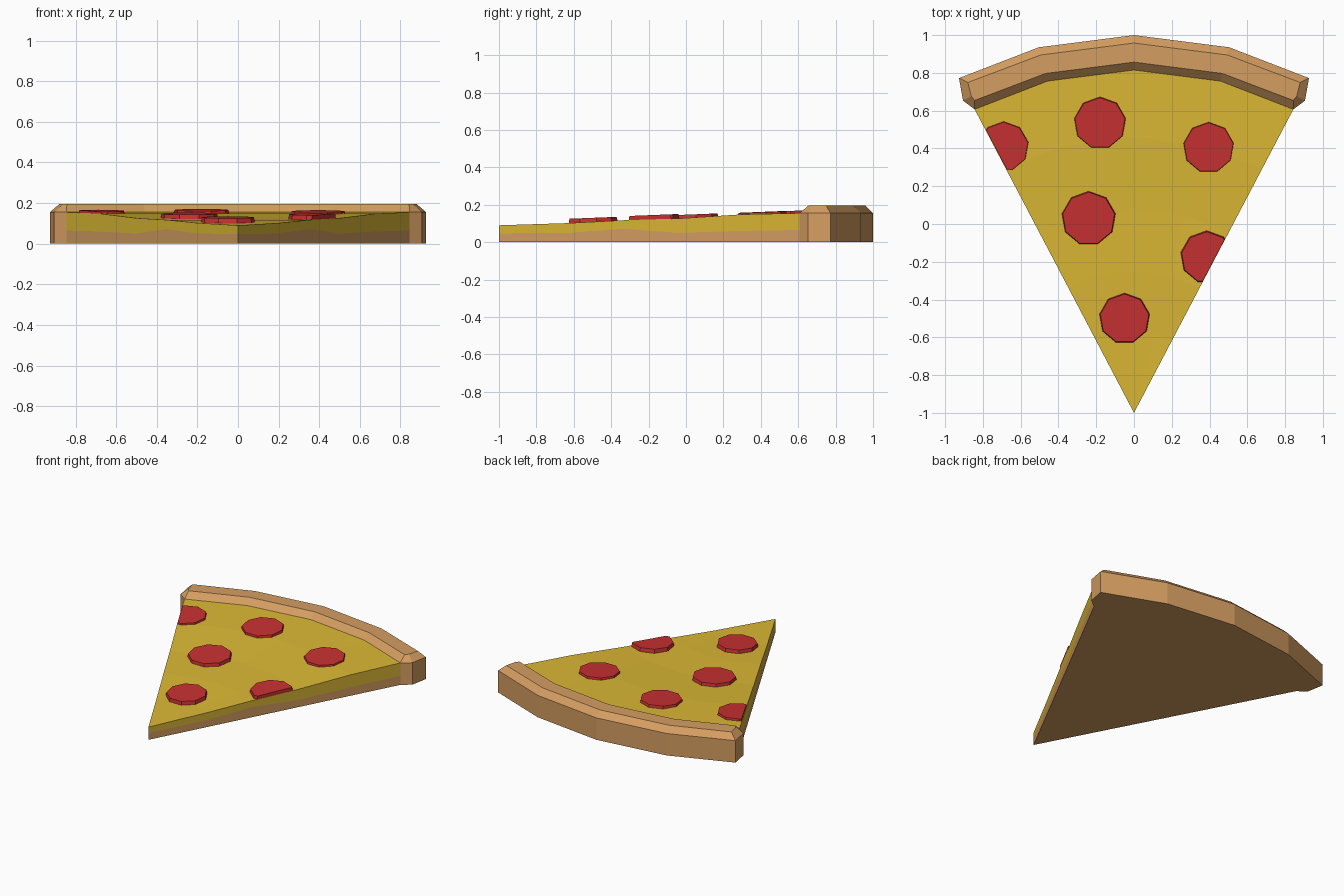
import bpy, bmesh
from math import sin, cos, radians, pi
from mathutils import Vector, Matrix

if "Cube" in bpy.data.objects:
    bpy.data.objects.remove(bpy.data.objects["Cube"])


def material(name, rgb):
    m = bpy.data.materials.new(name)
    m.diffuse_color = (*rgb, 1)
    m.use_nodes = True
    m.node_tree.nodes["Principled BSDF"].inputs["Base Color"].default_value = m.diffuse_color
    return m


DOUGH = material("baked_dough", (0.66, 0.34, 0.12))
CHEESE = material("cheese", (0.71, 0.48, 0.035))
MEAT = material("pepperoni", (0.58, 0.03, 0.03))


def finish(bm, name, mat):
    bmesh.ops.remove_doubles(bm, verts=bm.verts, dist=0.0005)
    bmesh.ops.recalc_face_normals(bm, faces=bm.faces)
    me = bpy.data.meshes.new(name)
    bm.to_mesh(me)
    bm.free()
    me.materials.append(mat)
    ob = bpy.data.objects.new(name, me)
    bpy.context.collection.objects.link(ob)
    return ob


def polar(r, deg, z):
    # Polar coordinates around the slice tip
    a = radians(deg)
    return Vector((r * sin(a), r * cos(a) - 1, z))


ANGLES = [-27.7, -14.6, 0, 14.6, 27.7]
RADII = [0, 0.43, 0.75, 1.08, 1.46, 1.815]
BASE = [0] * 6
SEAM = [0.047, 0.05, 0.072, 0.05, 0.06, 0.065]
TOP = [0.09, 0.102, 0.117, 0.126, 0.148, 0.155]


def wedge_layer(name, low, high, mat):
    bm = bmesh.new()
    lo, hi = ([[bm.verts.new(polar(r, a, z)) for a in ANGLES]
               for r, z in zip(RADII, zs)] for zs in (low, high))

    def quad(a, b, c, d):
        bm.faces.new((a, b, c, d))

    last = len(RADII) - 1
    for i in range(last):
        for g in (lo, hi):
            for j in range(4):
                quad(g[i][j], g[i][j + 1], g[i + 1][j + 1], g[i + 1][j])
        for j in (0, 4):
            quad(lo[i][j], lo[i + 1][j], hi[i + 1][j], hi[i][j])
    for i in (0, last):
        for j in range(4):
            quad(lo[i][j], lo[i][j + 1], hi[i][j + 1], hi[i][j])
    return finish(bm, name, mat)


# Dough base and cheese layer
wedge_layer("dough_base", BASE, SEAM, DOUGH)
wedge_layer("cheese_layer", SEAM, TOP, CHEESE)


# Crust: bowed outline extruded up, with a bevelled top
def outline(r_in, r_out, r_mid, a_in, a_out, a_mid, z):
    inner = [polar(r_in, a, z) for a in (-a_in, -14.6, 0, 14.6, a_in)]
    outer = [polar(r_out, a, z) for a in (a_out, 14.6, 0, -14.6, -a_out)]
    return inner + [polar(r_mid, a_mid, z)] + outer + [polar(r_mid, -a_mid, z)]


bm = bmesh.new()
rings = [[bm.verts.new(p) for p in ring] for ring in (
    outline(1.815, 2.0, 1.885, 27.7, 27.6, 28.7, 0),
    outline(1.815, 2.0, 1.885, 27.7, 27.6, 28.7, 0.155),
    outline(1.857, 1.958, 1.885, 27.0, 26.7, 27.2, 0.195))]
n = len(rings[0])
for a, b in zip(rings, rings[1:]):
    for i in range(n):
        bm.faces.new((a[i], a[(i + 1) % n], b[(i + 1) % n], b[i]))
# Caps split into strips along the arc, plus end triangles
for g in (rings[0], rings[2]):
    for j in range(4):
        bm.faces.new((g[j], g[j + 1], g[9 - j], g[10 - j]))
    bm.faces.new((g[4], g[5], g[6]))
    bm.faces.new((g[10], g[11], g[0]))
finish(bm, "crust", DOUGH)


# Pepperoni: nine-sided tapered discs, trimmed at the slice edges
def pepperoni(i, x, y, r, z_top, cut=0):
    bm = bmesh.new()
    place = (Matrix.Translation((x, y, z_top - 0.025))
             @ Matrix.Rotation(radians(2.3), 4, 'X')
             @ Matrix.Rotation(pi / 2, 4, 'Z'))
    low, high = ([bm.verts.new(place @ Vector((q * cos(k * 2 * pi / 9),
                                               q * sin(k * 2 * pi / 9), z)))
                  for k in range(9)] for q, z in ((r, -0.025), (r * 0.93, 0.025)))
    bm.faces.new(low)
    bm.faces.new(high)
    for k in range(9):
        m = (k + 1) % 9
        bm.faces.new((low[k], low[m], high[m], high[k]))
    if cut:
        a = radians(27.6)
        bmesh.ops.bisect_plane(bm, geom=bm.verts[:] + bm.edges[:] + bm.faces[:],
                               plane_co=(0, -1, 0), clear_outer=True,
                               plane_no=(cut * cos(a), -sin(a), 0))
        bmesh.ops.holes_fill(bm, edges=[e for e in bm.edges if e.is_boundary])
    finish(bm, f"pepperoni_{i}", MEAT)


for i, spec in enumerate([(-0.18, 0.535, 0.145, 0.166),
                          (0.395, 0.405, 0.142, 0.16),
                          (-0.24, 0.03, 0.15, 0.148),
                          (-0.05, -0.5, 0.14, 0.13),
                          (-0.69, 0.41, 0.14, 0.162, -1),
                          (0.385, -0.175, 0.145, 0.145, 1)], 1):
    pepperoni(i, *spec)
